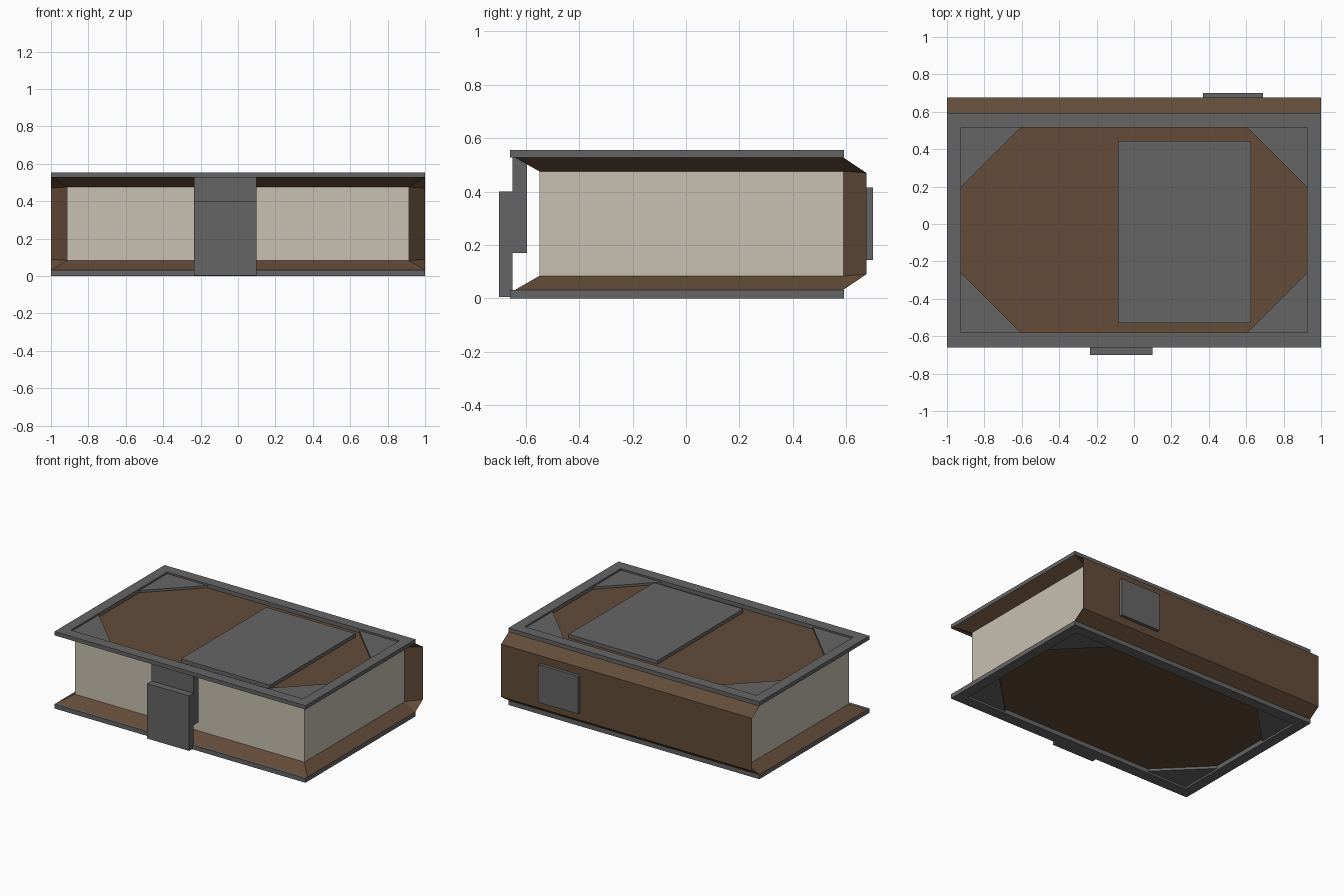
import bpy, bmesh

if "Cube" in bpy.data.objects:
    bpy.data.objects.remove(bpy.data.objects["Cube"])


def material(name, rgb):
    m = bpy.data.materials.new(name)
    m.diffuse_color = (*rgb, 1)
    m.use_nodes = True
    m.node_tree.nodes["Principled BSDF"].inputs["Base Color"].default_value = m.diffuse_color
    return m


BROWN = material("leather", (0.125, 0.072, 0.041))
CREAM = material("paper", (0.58, 0.53, 0.44))
GREY = material("metal", (0.13, 0.13, 0.13))


def mesh(name, verts, faces, mat):
    me = bpy.data.meshes.new(name)
    me.from_pydata(verts, [], faces)
    bm = bmesh.new()
    bm.from_mesh(me)
    bmesh.ops.recalc_face_normals(bm, faces=bm.faces)
    bm.to_mesh(me)
    bm.free()
    me.materials.append(mat)
    ob = bpy.data.objects.new(name, me)
    bpy.context.collection.objects.link(ob)
    return ob


def loft(name, a, b, mat):
    """Solid between two matching loops of points."""
    n = len(a)
    sides = [(i, (i + 1) % n, n + (i + 1) % n, n + i) for i in range(n)]
    return mesh(name, a + b, sides + [tuple(range(n)), tuple(range(n, 2 * n))], mat)


def rect(x0, x1, y0, y1, z):
    return [(x0, y0, z), (x1, y0, z), (x1, y1, z), (x0, y1, z)]


def box(name, x0, x1, y0, y1, z0, z1, mat):
    return loft(name, rect(x0, x1, y0, y1, z0), rect(x0, x1, y0, y1, z1), mat)


def frame(name, outer, inner, z0, z1):
    """Rectangular ring."""
    loops = [rect(*outer, z0), rect(*outer, z1), rect(*inner, z1), rect(*inner, z0)]
    faces = [(4 * k + i, 4 * k + (i + 1) % 4,
              4 * ((k + 1) % 4) + (i + 1) % 4, 4 * ((k + 1) % 4) + i)
             for k in range(4) for i in range(4)]
    return mesh(name, sum(loops, []), faces, GREY)


# page block
box("pages", -0.915, 0.915, -0.55, 0.59, 0.084, 0.476, CREAM)

# covers with sloped inner edges, metal rims and corner plates
for side, z_out, z_in, rim, plate in (
        ("bottom", 0.032, 0.084, (0, 0.032), (0.014, 0.032)),
        ("top", 0.527, 0.476, (0.527, 0.555), (0.527, 0.543))):
    loft(side + "_cover", rect(-1, 1, -0.64, 0.59, z_out),
         rect(-0.915, 0.915, -0.55, 0.59, z_in), BROWN)
    frame(side + "_rim", (-1, 1, -0.66, 0.593), (-0.925, 0.925, -0.58, 0.515), *rim)
    for sx in (-1, 1):
        for y, sy in ((-0.58, 1), (0.515, -1)):
            tri = [(sx * 0.925, y), (sx * 0.605, y), (sx * 0.925, y + sy * 0.318)]
            loft(side + "_corner_plate", [(*p, plate[0]) for p in tri],
                 [(*p, plate[1]) for p in tri], GREY)

# spine with chamfered back and undercut ends
half = [(1, 0.59, 0.032), (1, 0.676, 0.09), (1, 0.676, 0.47),
        (1, 0.59, 0.527), (0.915, 0.59, 0.476), (0.915, 0.59, 0.084)]
verts = half + [(-x, y, z) for x, y, z in half]
faces = [(i, (i + 1) % 6, 6 + (i + 1) % 6, 6 + i) for i in range(6)]
for o in (0, 6):
    faces += [(o, o + 1, o + 5), (o + 1, o + 2, o + 4, o + 5), (o + 2, o + 3, o + 4)]
mesh("spine", verts, faces, BROWN)

# title plate on the top cover and plate on the spine
box("title_plate", -0.085, 0.625, -0.53, 0.445, 0.527, 0.553, GREY)
box("spine_plate", 0.37, 0.69, 0.676, 0.70, 0.144, 0.415, GREY)

# stepped clasp on the front
clasp = [(-0.70, 0.004), (-0.65, 0.004), (-0.65, 0.17), (-0.595, 0.17),
         (-0.595, 0.53), (-0.65, 0.53), (-0.65, 0.40), (-0.70, 0.40)]
loft("clasp", [(-0.235, *p) for p in clasp], [(0.10, *p) for p in clasp], GREY)
